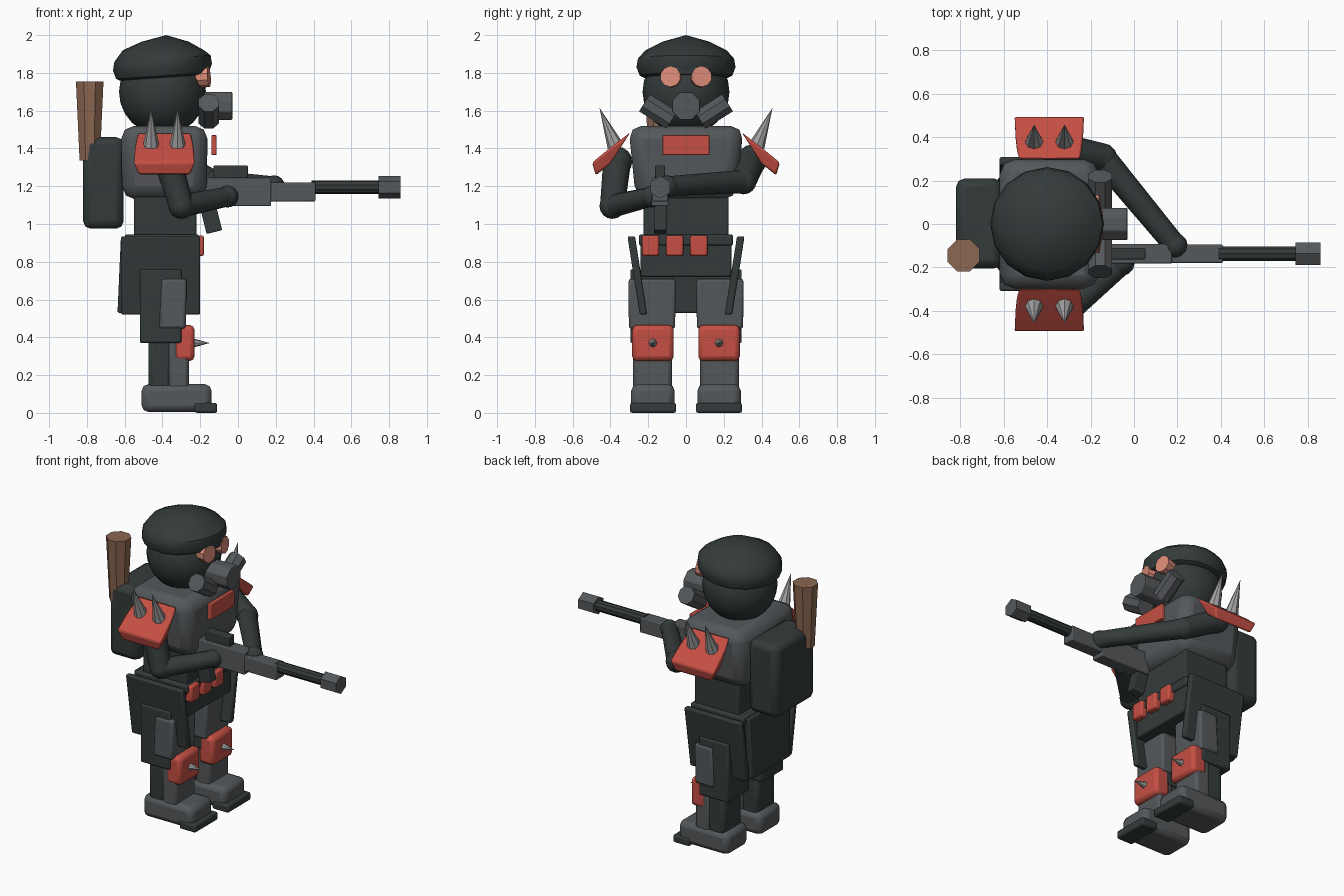
import bpy, bmesh, math
from mathutils import Vector, Matrix

if "Cube" in bpy.data.objects:
    bpy.data.objects.remove(bpy.data.objects["Cube"])


def material(name, rgb):
    m = bpy.data.materials.new(name)
    m.diffuse_color = (*rgb, 1)
    m.use_nodes = True
    m.node_tree.nodes["Principled BSDF"].inputs["Base Color"].default_value = m.diffuse_color
    return m


DARK = material("dark_cloth", (0.034, 0.044, 0.043))
GREY = material("grey_cloth", (0.09, 0.098, 0.105))
RED = material("red_armour", (0.56, 0.078, 0.056))
LENS = material("salmon_lens", (0.72, 0.26, 0.19))
BROWN = material("brown_roll", (0.26, 0.135, 0.082))
STEEL = material("spike_steel", (0.36, 0.36, 0.36))


def finish(name, bm, mat, bevel=0.0, smooth=True, segments=2):
    bmesh.ops.recalc_face_normals(bm, faces=bm.faces)
    me = bpy.data.meshes.new(name)
    bm.to_mesh(me)
    bm.free()
    me.materials.append(mat)
    ob = bpy.data.objects.new(name, me)
    bpy.context.collection.objects.link(ob)
    if bevel:
        mod = ob.modifiers.new("soft_edges", 'BEVEL')
        mod.width, mod.segments = bevel, segments
        mod.limit_method = 'ANGLE'
    if smooth:
        bpy.context.view_layer.objects.active = ob
        ob.select_set(True)
        bpy.ops.object.shade_smooth_by_angle(angle=math.radians(35))
        ob.select_set(False)
    return ob


def box(name, x, y, z, mat, bevel=0.0, taper=(1, 1), shift=(0, 0), tilt=None):
    """Box from ranges; bottom can be scaled and shifted, whole box tilted."""
    c = Vector((sum(x) / 2, sum(y) / 2, sum(z) / 2))
    bm = bmesh.new()
    bmesh.ops.create_cube(bm, size=1)
    for v in bm.verts:
        low = v.co.z < 0
        v.co.x *= (x[1] - x[0]) * (taper[0] if low else 1)
        v.co.y *= (y[1] - y[0]) * (taper[1] if low else 1)
        v.co.z *= z[1] - z[0]
        if low:
            v.co.x += shift[0]
            v.co.y += shift[1]
    if tilt:
        bm.transform(Matrix.Rotation(math.radians(tilt[1]), 4, tilt[0]))
    bm.transform(Matrix.Translation(c))
    return finish(name, bm, mat, bevel)


def rod(name, a, b, r1, r2, mat, sides=8, spin=0.0, smooth=False, bevel=0.0):
    """Cylinder or cone between two points."""
    a, b = Vector(a), Vector(b)
    d = b - a
    bm = bmesh.new()
    bmesh.ops.create_cone(bm, cap_ends=True, segments=sides, radius1=r1, radius2=r2, depth=d.length)
    bm.transform(Matrix.Translation((a + b) / 2) @ d.to_track_quat('Z', 'Y').to_matrix().to_4x4()
                 @ Matrix.Rotation(spin, 4, 'Z'))
    return finish(name, bm, mat, bevel, smooth)


def ball(name, c, r, mat, u=16, v=10):
    bm = bmesh.new()
    bmesh.ops.create_uvsphere(bm, u_segments=u, v_segments=v, radius=1)
    bm.transform(Matrix.Translation(c) @ Matrix.Diagonal((*r, 1)))
    return finish(name, bm, mat)


# Head
ball("head", (-0.40, 0, 1.70), (0.23, 0.23, 0.23), DARK, 20, 12)

# Beret: revolved profile, leaning slightly backwards
bm = bmesh.new()
rings = []
for r, z, dx in [(0.225, 1.775, 0), (0.245, 1.785, 0), (0.262, 1.83, 0), (0.255, 1.875, 0),
                 (0.215, 1.92, 0.005), (0.125, 1.965, 0.015)]:
    rings.append([bm.verts.new((-0.40 + dx + r * math.cos(k * math.tau / 16), r * math.sin(k * math.tau / 16),
                                z + 0.07 * r * math.cos(k * math.tau / 16) * (z < 1.9))) for k in range(16)])
top = bm.verts.new((-0.38, 0, 2.0))
for lo, hi in zip(rings, rings[1:]):
    for k in range(16):
        bm.faces.new((lo[k - 1], lo[k], hi[k], hi[k - 1]))
for k in range(16):
    bm.faces.new((rings[-1][k - 1], rings[-1][k], top))
bm.faces.new(rings[0])
finish("beret", bm, DARK)

# Gas mask
rod("mask_front_canister", (-0.21, 0, 1.625), (-0.03, 0, 1.625), 0.08, 0.08, GREY, 8, math.pi / 8, bevel=0.006)
box("nose_bridge", (-0.22, -0.152), (-0.06, 0.06), (1.79, 1.84), DARK, 0.008)
for s, side in ((-1, "right"), (1, "left")):
    rod(side + "_goggle", (-0.23, s * 0.07, 1.775), (-0.153, s * 0.083, 1.78), 0.055, 0.055, LENS, 10)
    rod(side + "_mask_filter", (-0.155, s * 0.075, 1.55), (-0.155, s * 0.22, 1.642), 0.058, 0.058, GREY, 8, math.pi / 8)

# Torso, belt and pouches
box("torso", (-0.62, -0.16), (-0.305, 0.305), (1.13, 1.52), GREY, 0.07, (0.97, 0.87), (0, 0))
box("chest_plate", (-0.14, -0.113), (-0.125, 0.125), (1.365, 1.47), RED, 0.004)
box("abdomen", (-0.55, -0.22), (-0.225, 0.225), (0.92, 1.2), DARK, 0.01)
box("belt", (-0.60, -0.205), (-0.25, 0.25), (0.885, 0.945), DARK, 0.012)
box("hips", (-0.58, -0.22), (-0.24, 0.24), (0.72, 0.90), DARK, 0.01)
for i in range(3):
    y = -0.188 + 0.128 * i
    box("belt_pouch", (-0.24, -0.18), (y - 0.046, y + 0.046), (0.83, 0.94), RED, 0.012)

# Coat skirt
box("coat_back_panel", (-0.62, -0.58), (-0.22, 0.22), (0.53, 0.93), DARK, 0.008, (1, 0.9), (-0.018, 0))
for s in (-1, 1):
    y = sorted((s * 0.27, s * 0.31))
    box("coat_side_panel", (-0.62, -0.20), y, (0.52, 0.935), DARK, 0.01, (1, 1), (0, -s * 0.065))

# Legs
for s, side in ((-1, "right"), (1, "left")):
    def ys(a, b):
        return sorted((s * a, s * b))
    box(side + "_trouser", (-0.52, -0.30), ys(0.065, 0.295), (0.37, 0.76), DARK, 0.01)
    box(side + "_thigh_guard", (-0.405, -0.272), ys(0.055, 0.305), (0.445, 0.71), GREY, 0.015, (1.08, 0.98), (-0.01, 0))
    box(side + "_calf", (-0.475, -0.35), ys(0.08, 0.275), (0.12, 0.40), DARK, 0.025)
    box(side + "_shin_guard", (-0.37, -0.26), ys(0.075, 0.28), (0.12, 0.42), GREY, 0.02)
    box(side + "_knee_pad", (-0.34, -0.23), ys(0.065, 0.285), (0.275, 0.465), RED, 0.025)
    rod(side + "_knee_spike", (-0.24, s * 0.175, 0.37), (-0.15, s * 0.175, 0.37), 0.025, 0.0, STEEL, 8)
    box(side + "_boot", (-0.51, -0.14), ys(0.06, 0.29), (0.005, 0.152), GREY, 0.035)
    box(side + "_toe_sole", (-0.23, -0.11), ys(0.052, 0.297), (0.0, 0.053), DARK, 0.012)

    # Shoulder pad: bent shell, each section narrowed or widened along x
    bm = bmesh.new()
    ends = []
    for d in (-1, 1):
        ends.append([bm.verts.new((-0.39 + d * w, s * y, z)) for y, z, w in
                     ((0.295, 1.485, 0.145), (0.40, 1.405, 0.158), (0.497, 1.325, 0.165),
                      (0.478, 1.257, 0.135), (0.40, 1.32, 0.15))])
        bm.faces.new(ends[-1])
    for k in range(5):
        bm.faces.new((ends[0][k - 1], ends[0][k], ends[1][k], ends[1][k - 1]))
    finish(side + "_shoulder_pad", bm, RED, 0.012)
    for x in (-0.46, -0.32):
        rod(side + "_shoulder_spike", (x, s * 0.375, 1.415), (x, s * 0.458, 1.615), 0.043, 0.0, STEEL, 8)


# Arms
def arm(side, shoulder, elbow, hand):
    rod(side + "_upper_arm", shoulder, elbow, 0.075, 0.066, DARK, 12, smooth=True)
    ball(side + "_elbow", elbow, (0.068,) * 3, DARK, 12, 8)
    rod(side + "_forearm", elbow, hand, 0.062, 0.052, DARK, 12, smooth=True)
    ball(side + "_hand", hand, (0.058,) * 3, DARK, 12, 8)
    ball(side + "_shoulder", shoulder, (0.08,) * 3, DARK, 12, 8)


arm("right", (-0.37, -0.365, 1.33), (-0.30, -0.39, 1.095), (-0.055, -0.18, 1.145))
arm("left", (-0.36, 0.35, 1.34), (-0.145, 0.305, 1.225), (0.19, -0.10, 1.20))

# Backpack and bedroll
box("backpack", (-0.82, -0.605), (-0.205, 0.21), (0.975, 1.46), DARK, 0.04)
rod("bedroll", (-0.785, -0.145, 1.335), (-0.785, -0.145, 1.755), 0.058, 0.079, BROWN, 8, math.pi / 8)

# Rifle
G = -0.137
box("rifle_receiver", (-0.20, 0.175), (G - 0.045, G + 0.045), (1.095, 1.245), GREY, 0.006)
box("rifle_forend", (0.16, 0.41), (G - 0.042, G + 0.042), (1.12, 1.22), GREY, 0.006)
box("rifle_sight", (-0.13, 0.052), (G - 0.026, G + 0.026), (1.24, 1.31), DARK, 0.006)
box("rifle_grip", (-0.19, -0.105), (G - 0.033, G + 0.033), (0.955, 1.14), DARK, 0.006, tilt=('Y', -14))
rod("rifle_barrel", (0.39, G, 1.195), (0.76, G, 1.195), 0.036, 0.036, DARK, 10)
rod("rifle_muzzle", (0.745, G, 1.195), (0.86, G, 1.195), 0.06, 0.06, GREY, 6)
